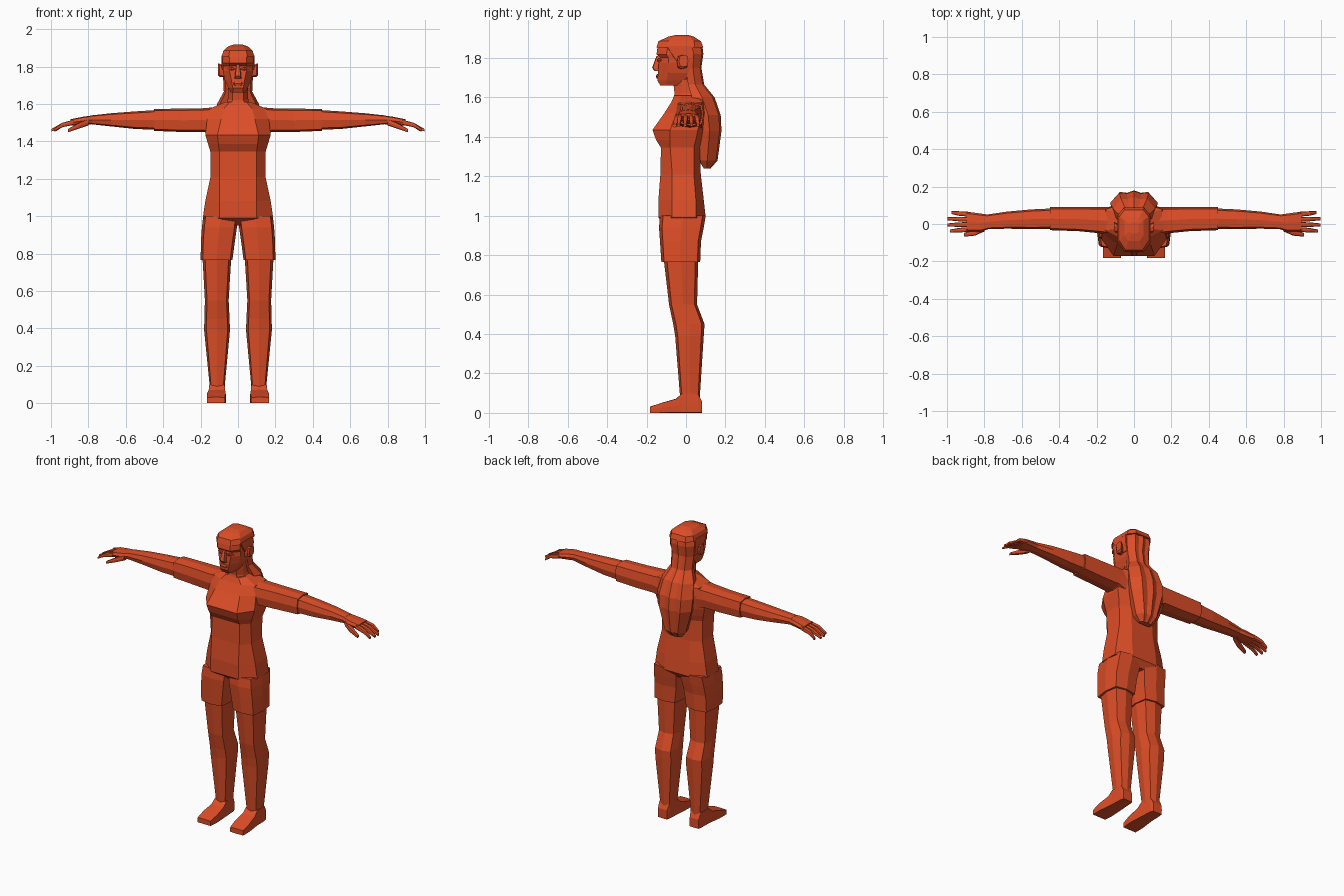
import bpy, bmesh
from mathutils import Vector

mat = bpy.data.materials.new("burnt orange")
mat.diffuse_color = (0.72, 0.075, 0.02, 1)


def loft(name, rings, mirror=False):
    """Skin a list of equal-length rings and cap both ends."""
    bm = bmesh.new()
    rows = [[bm.verts.new(p) for p in r] for r in rings]
    n = len(rows[0])
    for a, b in zip(rows, rows[1:]):
        for i in range(n):
            j = (i + 1) % n
            bm.faces.new((a[i], a[j], b[j], b[i]))
    bm.faces.new(rows[0])
    bm.faces.new(rows[-1])
    bmesh.ops.recalc_face_normals(bm, faces=bm.faces)
    me = bpy.data.meshes.new(name)
    bm.to_mesh(me)
    bm.free()
    me.materials.append(mat)
    ob = bpy.data.objects.new(name, me)
    bpy.context.collection.objects.link(ob)
    if mirror:
        ob.modifiers.new("mirror", 'MIRROR').use_mirror_merge = False
    return ob


def octagon(axis, pos, a0, a1, b0, b1, k=0.82):
    """Eight-sided ring across an axis, inside the given bounds."""
    ca, cb, ra, rb = (a0 + a1) / 2, (b0 + b1) / 2, (a1 - a0) / 2, (b1 - b0) / 2
    out = []
    for u, v in ((1, 0), (k, k), (0, 1), (-k, k), (-1, 0), (-k, -k), (0, -1), (k, -k)):
        p = [ca + ra * u, cb + rb * v]
        p.insert(axis, pos)
        out.append(Vector(p))
    return out


def limb(name, axis, rows, k=0.82, mirror=True):
    return loft(name, [octagon(axis, *r, k) for r in rows], mirror)


def body_ring(z, front, xf, w, y0, y1, xb, back):
    """Symmetric ring: front facet, side facet and back facet."""
    half = [(xf, front), (w, y0), (w, y1), (xb, back)]
    return [Vector((x, y, z)) for x, y in half] + [Vector((0, back, z))] + \
           [Vector((-x, y, z)) for x, y in reversed(half)] + [Vector((0, front, z))]


def body(name, rows):
    return loft(name, [body_ring(*r) for r in rows])


# Torso, from crotch to collar
body("torso", [
    (0.95, -0.09, 0.02, 0.06, -0.05, 0.04, 0.03, 0.07),
    (0.99, -0.14, 0.10, 0.188, -0.07, 0.05, 0.09, 0.10),
    (1.08, -0.14, 0.10, 0.175, -0.07, 0.05, 0.09, 0.09),
    (1.21, -0.13, 0.10, 0.147, -0.07, 0.04, 0.08, 0.075),
    (1.345, -0.127, 0.10, 0.148, -0.08, 0.04, 0.08, 0.07),
    (1.385, -0.152, 0.105, 0.16, -0.08, 0.05, 0.09, 0.08),
    (1.435, -0.17, 0.11, 0.175, -0.08, 0.06, 0.10, 0.09),
    (1.52, -0.11, 0.09, 0.165, -0.05, 0.08, 0.10, 0.10),
    (1.575, -0.075, 0.075, 0.15, -0.035, 0.08, 0.09, 0.095),
    (1.61, -0.06, 0.045, 0.07, -0.02, 0.05, 0.04, 0.08)])
body("neck", [
    (1.57, -0.07, 0.04, 0.075, -0.02, 0.05, 0.04, 0.08),
    (1.62, -0.058, 0.03, 0.055, -0.02, 0.045, 0.04, 0.065),
    (1.72, -0.07, 0.03, 0.052, -0.02, 0.04, 0.04, 0.06)])

# Head with chin, mouth, eye hollow and brow
body("head", [
    (1.66, -0.13, 0.025, 0.038, -0.10, -0.05, 0.03, -0.03),
    (1.685, -0.145, 0.028, 0.052, -0.10, -0.01, 0.04, 0.02),
    (1.725, -0.142, 0.035, 0.070, -0.09, 0.02, 0.05, 0.06),
    (1.775, -0.138, 0.045, 0.080, -0.09, 0.03, 0.05, 0.07),
    (1.803, -0.130, 0.045, 0.081, -0.09, 0.03, 0.05, 0.07),
    (1.818, -0.150, 0.045, 0.083, -0.10, 0.03, 0.05, 0.07),
    (1.87, -0.142, 0.045, 0.080, -0.09, 0.03, 0.05, 0.07)])
limb("nose", 2, [(1.81, -0.010, 0.010, -0.150, -0.12),
                 (1.75, -0.017, 0.017, -0.172, -0.12),
                 (1.735, -0.018, 0.018, -0.160, -0.12)], mirror=False)
limb("lips", 2, [(1.718, -0.022, 0.022, -0.148, -0.13),
                 (1.708, -0.026, 0.026, -0.153, -0.13),
                 (1.695, -0.016, 0.016, -0.149, -0.13)], mirror=False)
limb("eye", 0, [(0.018, -0.142, -0.12, 1.783, 1.790),
                (0.034, -0.145, -0.12, 1.778, 1.798),
                (0.055, -0.130, -0.10, 1.784, 1.792)])
limb("ear", 0, [(0.070, -0.045, -0.010, 1.745, 1.80),
                (0.100, -0.045, 0.008, 1.745, 1.815),
                (0.108, -0.035, 0.012, 1.755, 1.815)])

# Hair: cap, temple locks and the long fall down the back
body("hair_cap", [
    (1.852, -0.150, 0.05, 0.088, -0.10, 0.045, 0.055, 0.088),
    (1.885, -0.140, 0.045, 0.078, -0.09, 0.04, 0.050, 0.076),
    (1.908, -0.090, 0.03, 0.052, -0.06, 0.02, 0.030, 0.040),
    (1.917, -0.050, 0.015, 0.025, -0.04, 0.00, 0.015, 0.010)])
limb("temple_lock", 2, [(1.86, 0.065, 0.088, -0.10, 0.03),
                        (1.80, 0.070, 0.088, -0.06, 0.03),
                        (1.75, 0.065, 0.080, -0.02, 0.03)], 0.95)


def hair_ring(z, w, front, back):
    d = back - front
    half = [(0.3 * w, back - 0.12 * d), (0.62 * w, back - 0.08 * d),
            (w, front + 0.45 * d), (0.85 * w, front)]
    return [Vector((0, back, z))] + [Vector((x, y, z)) for x, y in half] + \
           [Vector((-x, y, z)) for x, y in reversed(half)]


loft("long_hair", [hair_ring(*r) for r in (
    (1.87, 0.080, -0.02, 0.082), (1.82, 0.088, 0.00, 0.088),
    (1.75, 0.080, 0.00, 0.078), (1.665, 0.076, 0.01, 0.092),
    (1.60, 0.112, 0.03, 0.145), (1.51, 0.128, 0.06, 0.176),
    (1.43, 0.122, 0.07, 0.180), (1.28, 0.075, 0.065, 0.160),
    (1.24, 0.045, 0.09, 0.125))])

# Sleeves, forearms and hands
limb("sleeve", 0, [(0.10, -0.06, 0.09, 1.42, 1.585),
                   (0.18, -0.05, 0.09, 1.45, 1.577),
                   (0.30, -0.038, 0.09, 1.45, 1.575),
                   (0.45, -0.033, 0.09, 1.456, 1.573)], 0.85)
limb("forearm", 0, [(0.44, -0.027, 0.083, 1.462, 1.567),
                    (0.55, -0.027, 0.078, 1.466, 1.560),
                    (0.68, -0.025, 0.066, 1.480, 1.550),
                    (0.79, -0.028, 0.050, 1.492, 1.538)])
limb("palm", 0, [(0.78, -0.028, 0.050, 1.492, 1.538),
                 (0.82, -0.042, 0.056, 1.488, 1.533),
                 (0.895, -0.040, 0.066, 1.484, 1.518)])
for i in range(4):
    y = -0.029 + 0.027 * i
    tip = (0.985, 0.998, 0.998, 0.975)[i]
    spread = (i - 1.5) * 0.006
    limb("finger", 0, [(0.88, y - 0.013, y + 0.013, 1.488, 1.515),
                       (0.94, y + spread / 2 - 0.012, y + spread / 2 + 0.012, 1.475, 1.499),
                       (tip, y + spread - 0.008, y + spread + 0.008, 1.452, 1.466)])
limb("thumb", 0, [(0.80, -0.040, -0.005, 1.485, 1.520),
                  (0.85, -0.062, -0.030, 1.468, 1.500),
                  (0.91, -0.068, -0.048, 1.448, 1.465)])

# Shorts, legs and feet
limb("shorts_leg", 2, [(1.00, 0.000, 0.186, -0.132, 0.100),
                       (0.94, 0.006, 0.193, -0.137, 0.090),
                       (0.87, 0.016, 0.198, -0.132, 0.076),
                       (0.765, 0.030, 0.200, -0.125, 0.072)], 0.86)
limb("leg", 2, [(0.78, 0.036, 0.190, -0.113, 0.062),
                (0.55, 0.050, 0.177, -0.086, 0.056),
                (0.45, 0.045, 0.180, -0.065, 0.094),
                (0.39, 0.043, 0.181, -0.055, 0.090),
                (0.08, 0.072, 0.150, -0.030, 0.070)])
limb("foot", 1, [(0.080, 0.082, 0.148, 0.0, 0.060),
                 (0.060, 0.075, 0.152, 0.0, 0.100),
                 (-0.020, 0.070, 0.155, 0.0, 0.100),
                 (-0.050, 0.068, 0.158, 0.0, 0.072),
                 (-0.120, 0.064, 0.167, 0.0, 0.052),
                 (-0.182, 0.070, 0.166, 0.0, 0.032)], 0.97)
